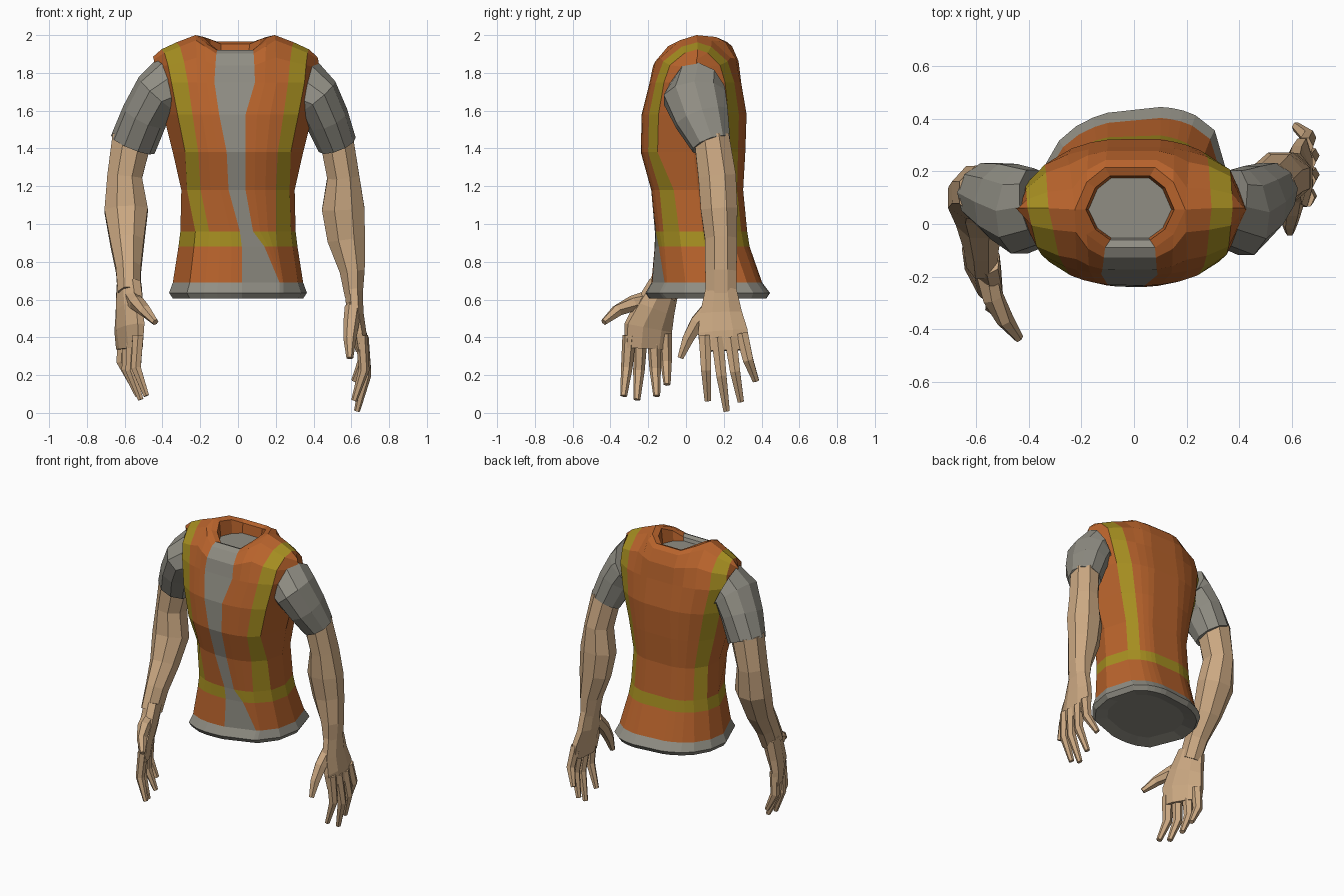
import bpy, bmesh
from math import sin, cos, pi
from mathutils import Vector

cube = bpy.data.objects.get("Cube")
if cube:
    bpy.data.objects.remove(cube, do_unlink=True)


def material(name, r, g, b):
    m = bpy.data.materials.new(name)
    m.use_nodes = True
    m.diffuse_color = (r, g, b, 1)
    m.node_tree.nodes["Principled BSDF"].inputs["Base Color"].default_value = (r, g, b, 1)
    return m


orange = material("vest_orange", 0.48, 0.125, 0.025)
yellow = material("reflective_yellow", 0.385, 0.275, 0.015)
grey = material("shirt_grey", 0.28, 0.27, 0.23)
skin = material("skin", 0.6, 0.395, 0.225)
ORANGE, YELLOW, GREY = range(3)


def finish(bm, name, mats):
    bmesh.ops.remove_doubles(bm, verts=bm.verts, dist=0.0005)
    bmesh.ops.recalc_face_normals(bm, faces=bm.faces)
    mesh = bpy.data.meshes.new(name)
    bm.to_mesh(mesh)
    bm.free()
    for m in mats:
        mesh.materials.append(m)
    obj = bpy.data.objects.new(name, mesh)
    bpy.context.collection.objects.link(obj)
    return obj


def tube(name, rings, hint, mat, sides=8):
    """Loft of ellipses along a path; each ring is (x, y, z, thin radius, wide radius)."""
    bm = bmesh.new()
    centres = [Vector(r[:3]) for r in rings]
    loops = []
    for i, (*_, thin, wide) in enumerate(rings):
        t = (centres[min(i + 1, len(rings) - 1)] - centres[max(i - 1, 0)]).normalized()
        a = (Vector(hint) - t * t.dot(Vector(hint))).normalized()
        b = t.cross(a)
        angles = [2 * pi * (k + 0.5) / sides for k in range(sides)]
        loops.append([bm.verts.new(centres[i] + a * wide * cos(q) + b * thin * sin(q))
                      for q in angles])
    for lo, hi in zip(loops, loops[1:]):
        for k in range(sides):
            n = (k + 1) % sides
            bm.faces.new((lo[k], lo[n], hi[n], hi[k]))
    bm.faces.new(loops[0])
    bm.faces.new(loops[-1])
    return finish(bm, name, [mat])


# Torso rows: height, half width, front y, back y, centre strip left x, right x
ROWS = [
    (0.605, 0.345, -0.19, 0.42, 0.02, 0.22),
    (0.635, 0.365, -0.21, 0.44, 0.02, 0.22),
    (0.69, 0.345, -0.18, 0.40, 0.02, 0.22),
    (0.88, 0.315, -0.165, 0.34, 0.02, 0.14),
    (0.96, 0.305, -0.165, 0.33, 0.01, 0.08),
    (1.18, 0.30, -0.185, 0.31, -0.05, 0.04),
    (1.38, 0.345, -0.24, 0.32, -0.06, 0.04),
    (1.58, 0.395, -0.235, 0.325, -0.10, 0.04),
    (1.75, 0.435, -0.195, 0.295, -0.125, 0.09),
]
NECK_X, NECK_Y = -0.015, 0.055


def column_xs(row, front):
    """Column positions across a row; the stripe edges run along columns."""
    z, w, _, _, sl, sr = row
    lo, li, ri, ro = 0.81, 0.61, 0.61, 0.81
    if not front:
        sl, sr = -0.1, 0.1
        lo, li, ri, ro = 0.95, 0.78, 0.64, 0.84
    elif z < 1.1:
        lo, li, ri, ro = 0.74, 0.5, 0.66, 0.92
    elif z < 1.3:
        lo, li, ri, ro = 0.9, 0.66, 0.67, 0.91
    li, ri = -li * w, max(ri * w, sr + 0.02)
    mix = lambda a, b, f: a + (b - a) * f
    return [-w, -lo * w, li, mix(li, sl, 0.35), mix(li, sl, 0.7), sl,
            sr, mix(sr, ri, 0.3), mix(sr, ri, 0.65), ri, max(ro * w, ri + 0.02), w]


def column_tops(front):
    """Shoulder seam and neck edge, where the front and back panels end."""
    depth = -0.145 if front else 0.16
    half = [(0.435, 0.06, 1.885), (0.39, 0.06, 1.925), (0.31, 0.06, 1.962),
            (0.21, NECK_Y, 2.0),
            (0.165, NECK_Y + depth * 0.65, 1.965 if front else 1.99),
            (0.095, NECK_Y + depth, 1.92 if front else 1.965)]
    left = [Vector((NECK_X - x, y, z)) for x, y, z in half]
    right = [Vector((NECK_X + x, y, z)) for x, y, z in half]
    return left + right[::-1]


def panel(bm, front):
    """One half of the vest, from the hem up to the shoulder seam."""
    grid = []
    for row in ROWS:
        z, w, yf, yb = row[:4]
        yc = (yf + yb) / 2
        reach = (yf if front else yb) - yc
        shear = 0.3 * max(0, 1 - z)
        line = []
        for x in column_xs(row, front):
            s = min(1, abs(x) / w)
            y = yc + reach * (1 - s ** 2.4) ** (1 / 2.4) + shear * x
            line.append(Vector((x, y, z)))
        grid.append(line)
    base, tops = grid[-1], column_tops(front)
    for t in (0.35, 0.7, 1):
        c, s = max(0, cos(t * pi / 2)) ** 1.25, sin(t * pi / 2)
        grid.append([Vector((p.x + (q.x - p.x) * t, q.y + (p.y - q.y) * c,
                             p.z + (q.z - p.z) * s)) for p, q in zip(base, tops)])
    verts = [[bm.verts.new(p) for p in line] for line in grid]
    for r in range(len(verts) - 1):
        for c in range(11):
            f = bm.faces.new((verts[r][c], verts[r][c + 1],
                              verts[r + 1][c + 1], verts[r + 1][c]))
            if r < 2 or (front and c == 5):
                f.material_index = GREY
            elif r == 3 or (r > 3 and c in (1, 9)):
                f.material_index = YELLOW
    return grid


def ring_band(bm, lower, upper, colour):
    """Join two closed loops of points; colour is chosen per face."""
    n = len(lower)
    a = [bm.verts.new(p) for p in lower]
    b = [bm.verts.new(p) for p in upper]
    for i in range(n):
        j = (i + 1) % n
        bm.faces.new((a[i], a[j], b[j], b[i])).material_index = colour(i)


def cap(bm, points):
    bm.faces.new([bm.verts.new(p) for p in points]).material_index = GREY


def shrink(points, f, centre, z):
    return [Vector((centre[0] + (p.x - centre[0]) * f, centre[1] + (p.y - centre[1]) * f, z(p)))
            for p in points]


# Vest with hem underside, collar rim and neck filling
bm = bmesh.new()
front, back = panel(bm, True), panel(bm, False)
hem = front[0] + back[0][-2:0:-1]
hem_in = shrink(hem, 0.75, (0, 0.11), lambda p: 0.625)
ring_band(bm, hem, hem_in, lambda i: GREY)
cap(bm, hem_in)
neck = front[-1][3:9] + back[-1][7:3:-1]
rim = shrink(neck, 0.8, (NECK_X, NECK_Y), lambda p: p.z - 0.012)
well = shrink(neck, 0.75, (NECK_X, NECK_Y), lambda p: 1.885)
ring_band(bm, neck, rim, lambda i: GREY if i == 2 else ORANGE)
ring_band(bm, rim, well, lambda i: GREY if i == 2 else ORANGE)
cap(bm, well)
finish(bm, "vest", [orange, yellow, grey])

# Sleeves, rounded over the shoulder
ALONG_Y = (0, 1, 0)
tube("left_sleeve", [(0.35, 0.065, 1.705, 0.168, 0.15), (0.415, 0.045, 1.672, 0.13, 0.172),
                     (0.47, 0.085, 1.56, 0.118, 0.15), (0.525, 0.135, 1.42, 0.105, 0.108)],
     ALONG_Y, grey, 10)
tube("right_sleeve", [(-0.36, 0.065, 1.72, 0.168, 0.15), (-0.425, 0.05, 1.688, 0.135, 0.172),
                      (-0.495, 0.085, 1.57, 0.125, 0.155), (-0.557, 0.12, 1.42, 0.125, 0.12)],
     ALONG_Y, grey, 10)

# Bare arms, shoulder to wrist
tube("left_arm", [(0.52, 0.135, 1.46, 0.096, 0.1), (0.557, 0.165, 1.25, 0.092, 0.108),
                  (0.557, 0.175, 1.08, 0.122, 0.105), (0.573, 0.185, 0.92, 0.108, 0.092),
                  (0.605, 0.185, 0.75, 0.072, 0.09), (0.613, 0.185, 0.61, 0.05, 0.088)],
     ALONG_Y, skin)
tube("right_arm", [(-0.56, 0.12, 1.46, 0.114, 0.11), (-0.60, 0.12, 1.25, 0.1, 0.108),
                   (-0.592, 0.10, 1.07, 0.124, 0.108), (-0.587, 0.025, 0.90, 0.096, 0.096),
                   (-0.58, -0.07, 0.76, 0.072, 0.09), (-0.577, -0.135, 0.63, 0.064, 0.09)],
     ALONG_Y, skin)


def hand(side, hint, palm, fingers, thumb, bow):
    tube(side + "_palm", palm, hint, skin)
    names = ("index", "middle", "ring", "little")
    for name, (base, tip) in zip(names, fingers):
        base, tip = Vector(base), Vector(tip)
        mid = base.lerp(tip, 0.45) + Vector((bow, 0, 0))
        start = base + Vector((0, 0, 0.05))
        tube(f"{side}_{name}_finger", [(*start, 0.032, 0.038), (*mid, 0.029, 0.031),
                                       (*tip, 0.016, 0.019)], hint, skin, 6)
    tube(side + "_thumb", [(*p, r, r) for p, r in zip(thumb, (0.045, 0.042, 0.034, 0.018))],
         hint, skin, 6)


# Hands
hand("left", ALONG_Y,
     [(0.612, 0.185, 0.66, 0.052, 0.088), (0.62, 0.185, 0.53, 0.048, 0.12),
      (0.64, 0.195, 0.43, 0.042, 0.142), (0.652, 0.2, 0.33, 0.032, 0.135)],
     [((0.655, 0.10, 0.36), (0.615, 0.115, 0.065)), ((0.66, 0.165, 0.35), (0.63, 0.215, 0.01)),
      ((0.66, 0.235, 0.35), (0.63, 0.29, 0.06)), ((0.65, 0.295, 0.37), (0.615, 0.37, 0.17))],
     [(0.61, 0.13, 0.56), (0.60, 0.06, 0.48), (0.592, 0.01, 0.39), (0.592, -0.03, 0.29)], 0.03)
hand("right", (0.45, -0.88, 0),
     [(-0.577, -0.115, 0.68, 0.062, 0.088), (-0.575, -0.165, 0.55, 0.06, 0.12),
      (-0.575, -0.2, 0.45, 0.052, 0.145), (-0.575, -0.205, 0.34, 0.036, 0.138)],
     [((-0.53, -0.30, 0.36), (-0.485, -0.33, 0.09)), ((-0.56, -0.24, 0.35), (-0.515, -0.26, 0.07)),
      ((-0.585, -0.17, 0.35), (-0.53, -0.155, 0.09)), ((-0.61, -0.11, 0.37), (-0.56, -0.1, 0.15))],
     [(-0.565, -0.18, 0.61), (-0.535, -0.28, 0.58), (-0.49, -0.365, 0.54), (-0.437, -0.435, 0.48)],
     -0.03)
